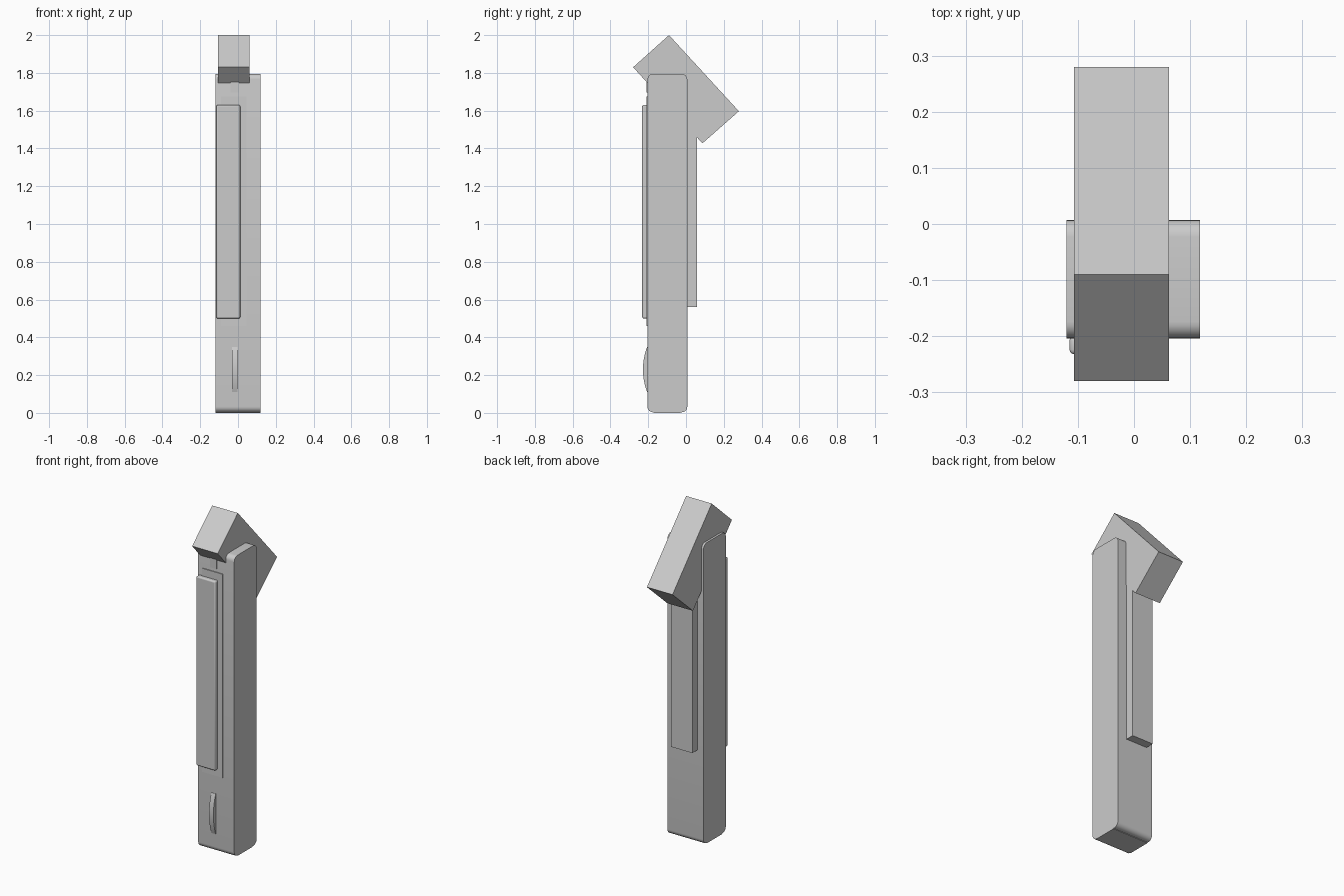
import bpy
import math

if "Cube" in bpy.data.objects:
    bpy.data.objects.remove(bpy.data.objects["Cube"])


def prism(name, profile, x0, x1):
    """Extrude a (y, z) outline along x."""
    n = len(profile)
    verts = [(x, y, z) for x in (x0, x1) for y, z in profile]
    faces = [tuple(range(n))[::-1], tuple(range(n, 2 * n))]
    faces += [(i, (i + 1) % n, n + (i + 1) % n, n + i) for i in range(n)]
    mesh = bpy.data.meshes.new(name)
    mesh.from_pydata(verts, [], faces)
    obj = bpy.data.objects.new(name, mesh)
    bpy.context.collection.objects.link(obj)
    # consistent outward normals and smooth rounded edges
    bpy.ops.object.select_all(action='DESELECT')
    bpy.context.view_layer.objects.active = obj
    obj.select_set(True)
    bpy.ops.object.mode_set(mode='EDIT')
    bpy.ops.mesh.select_all(action='SELECT')
    bpy.ops.mesh.normals_make_consistent(inside=False)
    bpy.ops.object.mode_set(mode='OBJECT')
    bpy.ops.object.shade_smooth_by_angle(angle=math.radians(30))
    return obj


def box(name, x, y, z):
    return prism(name, [(y[0], z[0]), (y[1], z[0]), (y[1], z[1]), (y[0], z[1])], *x)


def rounded(y, z, r, steps=6):
    """Rounded rectangle outline in the y-z plane."""
    corners = [(y[1] - r, z[1] - r, 0), (y[0] + r, z[1] - r, 90),
               (y[0] + r, z[0] + r, 180), (y[1] - r, z[0] + r, 270)]
    pts = []
    for cy, cz, start in corners:
        for i in range(steps + 1):
            a = math.radians(start + 90 * i / steps)
            pts.append((cy + r * math.cos(a), cz + r * math.sin(a)))
    return pts


# Tall body with rounded front and back edges
prism("body", rounded((-0.204, 0.007), (0.003, 1.795), 0.03), -0.12, 0.118)

# Tilted head block through the top
prism("tilted_head", [(-0.28, 1.83), (-0.09, 2.0), (0.28, 1.597), (0.087, 1.427)],
      -0.107, 0.062)

# Rear spine under the head
box("rear_spine", (-0.082, 0.058), (0.0, 0.058), (0.56, 1.6))

# Front panel and its thin backing plate
panel = box("front_panel", (-0.115, 0.012), (-0.232, -0.2), (0.5, 1.63))
bevel = panel.modifiers.new("soft_edges", 'BEVEL')
bevel.width = 0.008
bevel.segments = 3
box("backing_plate", (-0.09, 0.045), (-0.209, -0.2), (0.46, 1.675))
box("upper_plate", (-0.04, 0.004), (-0.209, -0.2), (1.695, 1.765))

# Curved finger grip near the bottom
arc = []
for i in range(17):
    t = -1 + i / 8
    arc.append((-0.206 - 0.022 * (1 - t * t), 0.23 + 0.12 * t))
prism("finger_grip", [(-0.19, 0.11)] + arc + [(-0.19, 0.35)], -0.032, -0.003)

# Slim foot pad rests on the ground
box("foot_pad", (-0.12, 0.118), (-0.17, -0.03), (0.0, 0.01))
